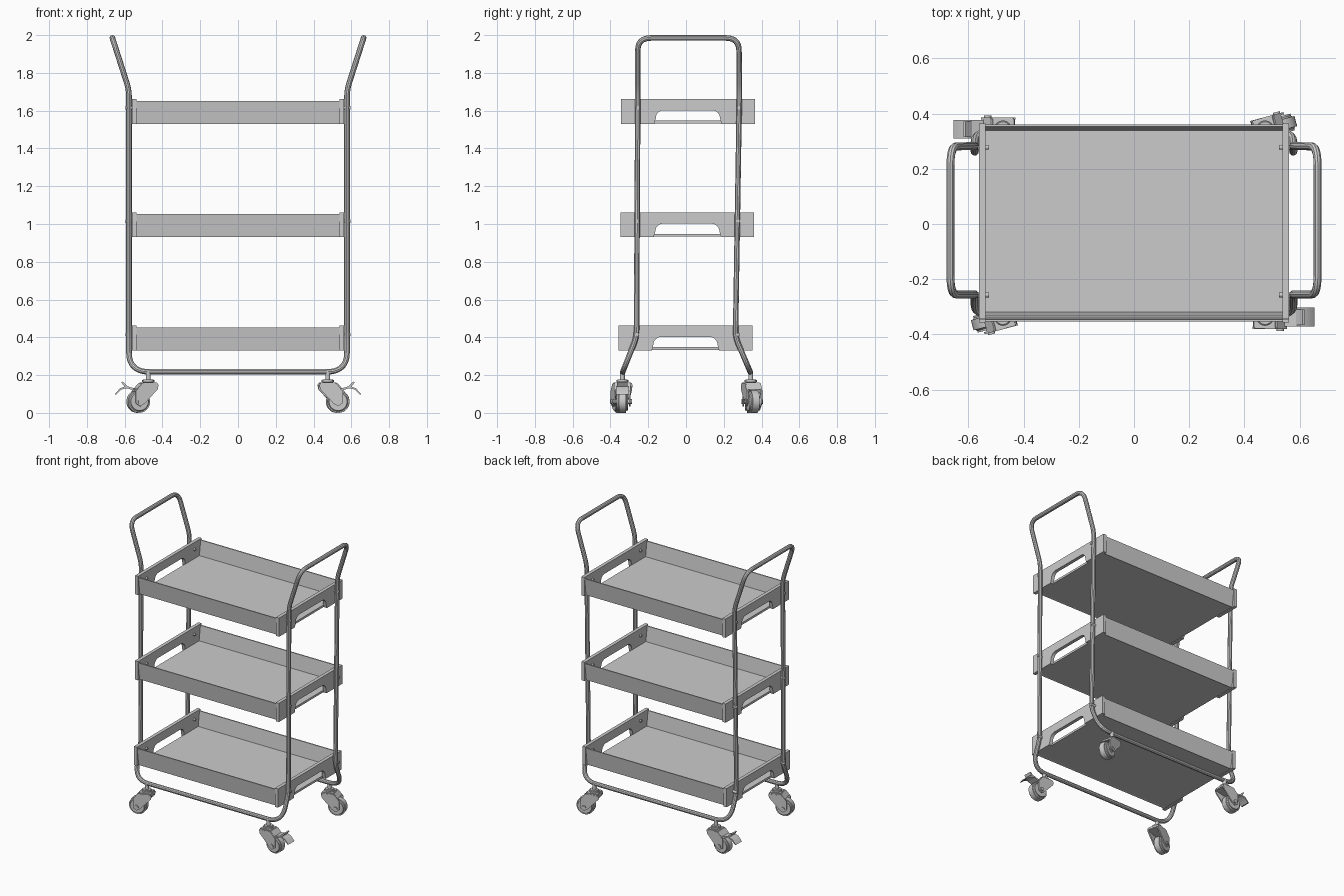
import bpy, bmesh, math
from mathutils import Vector, Matrix

if "Cube" in bpy.data.objects:
    bpy.data.objects.remove(bpy.data.objects["Cube"])

grey = bpy.data.materials.new("light_grey")
grey.use_nodes = True
COLOUR = (0.6, 0.6, 0.6, 1)
grey.diffuse_color = COLOUR
grey.node_tree.nodes["Principled BSDF"].inputs["Base Color"].default_value = COLOUR


def finish(ob, smooth=True):
    ob.data.materials.append(grey)
    bpy.ops.object.select_all(action="DESELECT")
    ob.select_set(True)
    bpy.context.view_layer.objects.active = ob
    if smooth:
        bpy.ops.object.shade_smooth_by_angle(angle=math.radians(35))
    return ob


def from_bmesh(name, bm, matrix=Matrix(), smooth=True):
    bmesh.ops.recalc_face_normals(bm, faces=bm.faces)
    bm.transform(matrix)
    me = bpy.data.meshes.new(name)
    bm.to_mesh(me)
    bm.free()
    ob = bpy.data.objects.new(name, me)
    bpy.context.collection.objects.link(ob)
    return finish(ob, smooth)


def prism(name, pts, axis, a, b, matrix=Matrix(), bevel=0):
    """Extrude a 2D outline (yz for axis x, xz for axis y) from a to b."""
    place = (lambda p, d: (d, *p)) if axis == "x" else (lambda p, d: (p[0], d, p[1]))
    bm = bmesh.new()
    face = bm.faces.new([bm.verts.new(place(p, a)) for p in pts])
    ext = bmesh.ops.extrude_face_region(bm, geom=[face])
    shift = Vector(place((0, 0), b - a))
    bmesh.ops.translate(bm, vec=shift, verts=[v for v in ext["geom"] if isinstance(v, bmesh.types.BMVert)])
    if bevel:
        bmesh.ops.bevel(bm, geom=bm.edges[:], offset=bevel, segments=2, affect="EDGES")
    return from_bmesh(name, bm, matrix)


def cylinder(name, centre, radius, depth, axis="z", matrix=Matrix(), sides=24, bevel=0):
    bm = bmesh.new()
    bmesh.ops.create_cone(bm, cap_ends=True, segments=sides, radius1=radius, radius2=radius, depth=depth)
    if bevel:
        rims = [e for e in bm.edges if abs(e.verts[0].co.z - e.verts[1].co.z) < 1e-5]
        bmesh.ops.bevel(bm, geom=rims, offset=bevel, segments=3, affect="EDGES")
    turn = {"x": Matrix.Rotation(math.pi / 2, 4, "Y"),
            "y": Matrix.Rotation(math.pi / 2, 4, "X"), "z": Matrix()}[axis]
    return from_bmesh(name, bm, matrix @ Matrix.Translation(centre) @ turn)


def rounded(corners, steps=8):
    """Closed path with each corner (position, cut length) replaced by an arc."""
    path = []
    for i, (p, cut) in enumerate(corners):
        p = Vector(p)
        a = p + (Vector(corners[i - 1][0]) - p).normalized() * cut
        b = p + (Vector(corners[(i + 1) % len(corners)][0]) - p).normalized() * cut
        for k in range(steps + 1):
            t = k / steps
            path.append(a * (1 - t) ** 2 + p * 2 * t * (1 - t) + b * t * t)
    return path


# Tubular frame: two handle hoops joined by two bottom rails, one closed tube
half = [((0.577, -0.335, 0.217), 0.11), ((0.577, -0.262, 0.40), 0.04),
        ((0.577, -0.255, 1.71), 0.04), ((0.665, -0.255, 1.985), 0.07),
        ((0.665, 0.28, 1.985), 0.07), ((0.577, 0.283, 1.71), 0.04),
        ((0.577, 0.262, 0.40), 0.04), ((0.577, 0.34, 0.217), 0.11)]
loop = half + [((-x, y, z), c) for (x, y, z), c in reversed(half)]
path = rounded(loop)
curve = bpy.data.curves.new("tube_frame", "CURVE")
curve.dimensions = "3D"
curve.bevel_depth = 0.0148
curve.bevel_resolution = 3
spline = curve.splines.new("POLY")
spline.points.add(len(path) - 1)
for point, co in zip(spline.points, path):
    point.co = (*co, 1)
spline.use_cyclic_u = True
frame = bpy.data.objects.new("tube_frame", curve)
bpy.context.collection.objects.link(frame)
bpy.context.view_layer.objects.active = frame
bpy.ops.object.select_all(action="DESELECT")
frame.select_set(True)
bpy.ops.object.convert(target="MESH")
finish(bpy.context.object)


def tray(level, z, yc):
    move = Matrix.Translation((0, yc, z))
    # Floor panel
    prism(level + "_tray_floor", [(-0.335, 0.003), (0.335, 0.003), (0.335, 0.018), (-0.335, 0.018)],
          "x", -0.54, 0.54, move)
    # Long walls leaning slightly outwards
    for s, side in ((-1, "front"), (1, "back")):
        wall = [(s * 0.335, 0), (s * 0.351, 0.122), (s * 0.343, 0.122), (s * 0.326, 0.003)]
        prism(f"{level}_tray_{side}_wall", wall, "x", -0.55, 0.55, move)
    # End plates with an arched hand opening above the floor edge
    arch = [(-0.178, 0)]
    for cx, start in ((-0.128, 180), (0.128, 90)):
        for k in range(7):
            t = math.radians(start - k * 15)
            arch.append((cx + 0.042 * math.cos(t), 0.03 + 0.042 * math.sin(t)))
    arch.append((0.178, 0))
    outline = [(-0.354, 0)] + arch + [(0.354, 0), (0.354, 0.132), (-0.354, 0.132)]
    for s, side in ((-1, "right"), (1, "left")):
        prism(f"{level}_tray_{side}_end", outline, "x", s * 0.538, s * 0.562, move)
        # Bolts fixing the tray to the frame
        for y in (-0.257, 0.278):
            cylinder(f"{level}_{side}_bolt", (s * 0.561, y, z + 0.085), 0.009, 0.07, "x", sides=12)


tray("top", 1.53, 0.01)
tray("middle", 0.93, 0.007)
tray("bottom", 0.33, -0.003)


def caster(name, x, y, angle, brake):
    m = Matrix.Translation((x, y, 0)) @ Matrix.Rotation(math.radians(angle), 4, "Z")
    # Swivel stem and bearing
    cylinder(name + "_stem", (0, 0, 0.19), 0.013, 0.06, matrix=m, sides=16)
    cylinder(name + "_bearing", (0, 0, 0.168), 0.032, 0.02, matrix=m, bevel=0.005)
    # Hood and fork cheeks
    hood = [(-0.045, 0.138), (-0.04, 0.162), (0.04, 0.162), (0.072, 0.125), (0.02, 0.125)]
    prism(name + "_hood", hood, "y", -0.042, 0.042, m, bevel=0.004)
    cheek = [(-0.045, 0.15), (0.045, 0.155), (0.08, 0.115), (0.078, 0.05),
             (0.055, 0.035), (0.03, 0.05), (-0.04, 0.125)]
    for s in (-1, 1):
        prism(name + "_fork_cheek", cheek, "y", s * 0.035, s * 0.043, m)
    # Wheel and axle
    cylinder(name + "_wheel", (0.055, 0, 0.06), 0.06, 0.062, "y", m, 32, 0.012)
    cylinder(name + "_axle", (0.055, 0, 0.06), 0.013, 0.1, "y", m, 12)
    # Brake pedal with a raised release tab
    if brake:
        pedal = [(0.06, 0.112), (0.06, 0.125), (0.115, 0.143), (0.15, 0.13),
                 (0.178, 0.098), (0.17, 0.098), (0.145, 0.122), (0.115, 0.132)]
        prism(name + "_brake_pedal", pedal, "y", -0.034, 0.034, m)
        tab = [(0.10, 0.13), (0.135, 0.165), (0.143, 0.162), (0.12, 0.13)]
        prism(name + "_brake_release", tab, "y", -0.028, 0.028, m)


caster("front_left_caster", 0.475, -0.337, 0, True)
caster("front_right_caster", -0.475, -0.337, 195, False)
caster("back_left_caster", 0.475, 0.343, 15, False)
caster("back_right_caster", -0.475, 0.343, 180, True)
